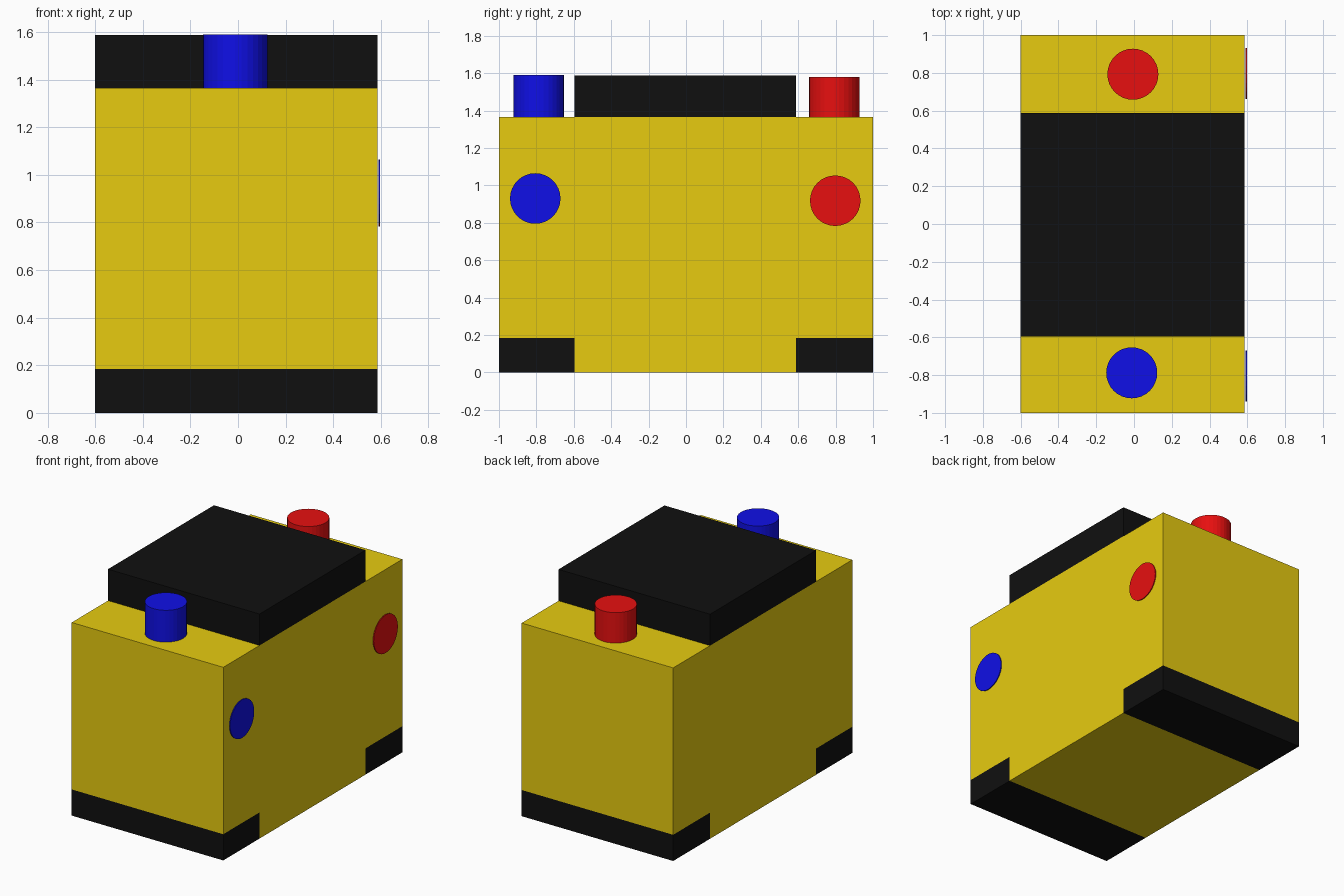
import bpy, bmesh
from mathutils import Matrix, Vector

cube = bpy.data.objects.get("Cube")
if cube:
    bpy.data.objects.remove(cube, do_unlink=True)


def material(name, rgb):
    mat = bpy.data.materials.new(name)
    mat.use_nodes = True
    mat.diffuse_color = (*rgb, 1)
    mat.node_tree.nodes["Principled BSDF"].inputs["Base Color"].default_value = (*rgb, 1)
    return mat


yellow = material("yellow", (0.8, 0.6, 0.005))
black = material("black", (0.005, 0.005, 0.005))
blue = material("blue", (0.005, 0.005, 0.8))
red = material("red", (0.8, 0.005, 0.005))


def finish(name, bm, mat):
    bmesh.ops.recalc_face_normals(bm, faces=bm.faces)
    mesh = bpy.data.meshes.new(name)
    bm.to_mesh(mesh)
    bm.free()
    mesh.materials.append(mat)
    obj = bpy.data.objects.new(name, mesh)
    bpy.context.collection.objects.link(obj)
    return obj


LEFT, RIGHT = 0.585, -0.6        # side walls
FRONT, BACK = -1.0, 1.0
INNER_FRONT, INNER_BACK = -0.595, 0.588
FOOT_TOP, BODY_TOP, LID_TOP = 0.185, 1.365, 1.587


def extrude_profile(name, points, mat):
    """Extrude a (y, z) outline across the full width."""
    bm = bmesh.new()
    face = bm.faces.new([bm.verts.new((RIGHT, y, z)) for y, z in points])
    side = bmesh.ops.extrude_face_region(bm, geom=[face])["geom"]
    verts = [v for v in side if isinstance(v, bmesh.types.BMVert)]
    bmesh.ops.translate(bm, verts=verts, vec=(LEFT - RIGHT, 0, 0))
    return finish(name, bm, mat)


def block(name, y0, y1, z0, z1, mat):
    return extrude_profile(name, [(y0, z0), (y1, z0), (y1, z1), (y0, z1)], mat)


def cylinder(name, centre, depth, mat, rotation=Matrix()):
    bm = bmesh.new()
    bmesh.ops.create_cone(bm, cap_ends=True, segments=32, radius1=0.135,
                          radius2=0.135, depth=depth,
                          matrix=Matrix.Translation(Vector(centre)) @ rotation)
    return finish(name, bm, mat)


# Main body, notched at both ends to seat the feet
extrude_profile("body", [
    (INNER_FRONT, 0), (INNER_BACK, 0), (INNER_BACK, FOOT_TOP), (BACK, FOOT_TOP),
    (BACK, BODY_TOP), (FRONT, BODY_TOP), (FRONT, FOOT_TOP), (INNER_FRONT, FOOT_TOP),
], yellow)

# Feet and lid
block("front_foot", FRONT, INNER_FRONT, 0, FOOT_TOP, black)
block("back_foot", INNER_BACK, BACK, 0, FOOT_TOP, black)
block("lid", INNER_FRONT, INNER_BACK, BODY_TOP, LID_TOP, black)

# Terminal posts on top
for name, x, y, top, mat in (("front_post", -0.012, -0.788, 1.59, blue),
                             ("back_post", -0.006, 0.793, 1.58, red)):
    height = top - BODY_TOP
    cylinder(name, (x, y, BODY_TOP + height / 2), height, mat)

# Thin marker discs on the left wall
sideways = Matrix.Rotation(1.5708, 4, "Y")
for name, y, z, mat in (("front_marker", -0.806, 0.93, blue),
                        ("back_marker", 0.798, 0.918, red)):
    cylinder(name, (0.594, y, z), 0.006, mat, sideways)
